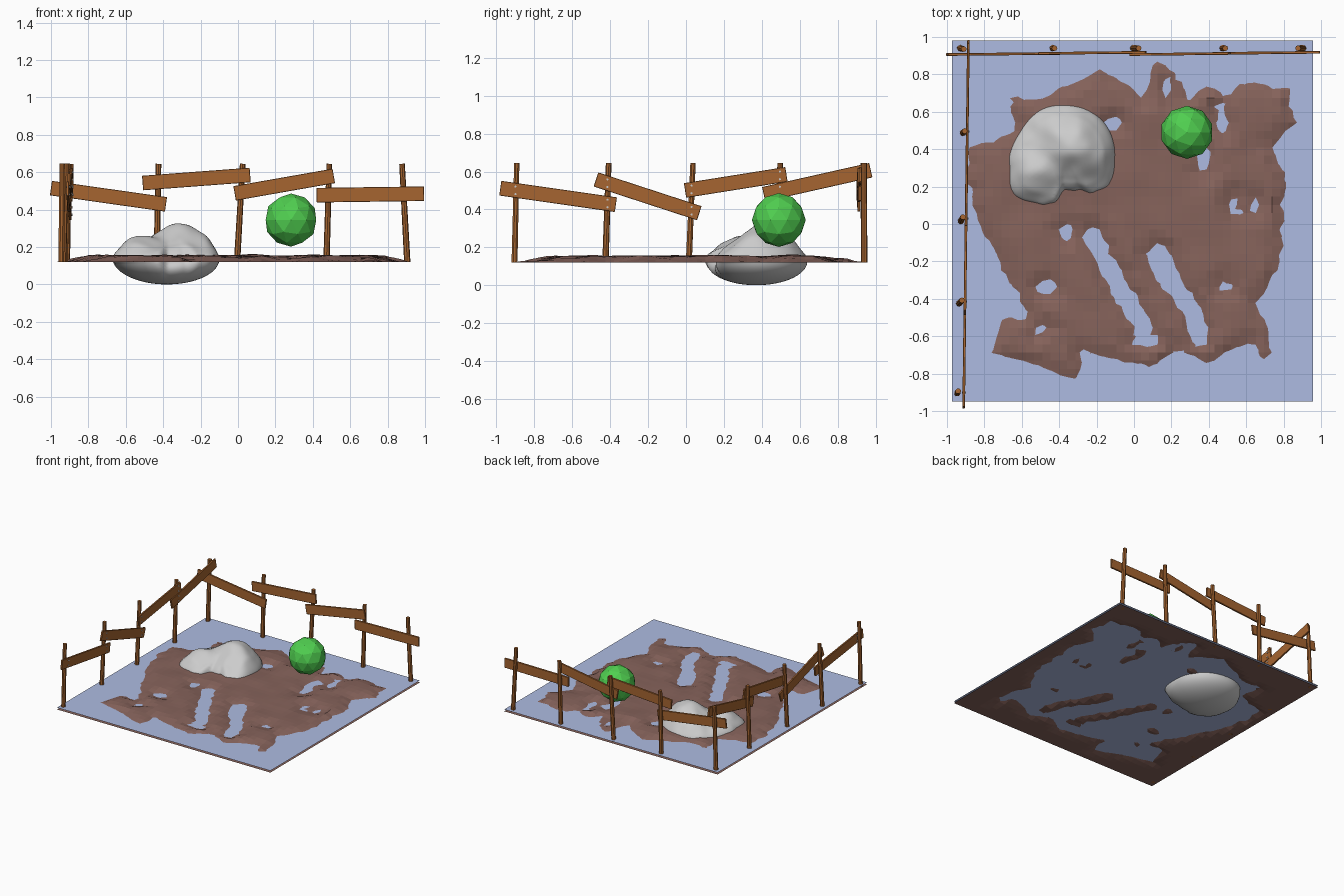
import bpy, bmesh, math
from mathutils import Vector, Matrix, noise

if "Cube" in bpy.data.objects:
    bpy.data.objects.remove(bpy.data.objects["Cube"])


def material(name, rgb):
    m = bpy.data.materials.new(name)
    m.diffuse_color = (*rgb, 1)
    m.use_nodes = True
    m.node_tree.nodes["Principled BSDF"].inputs["Base Color"].default_value = m.diffuse_color
    return m


SOIL = material("soil", (0.24, 0.125, 0.105))
WATER = material("water", (0.42, 0.50, 0.76))
WOOD = material("wood", (0.38, 0.13, 0.03))
GREEN = material("leaf_green", (0.08, 0.62, 0.08))


def finish(bm, name, mat=None, smooth=False):
    me = bpy.data.meshes.new(name)
    bmesh.ops.recalc_face_normals(bm, faces=bm.faces)
    for f in bm.faces:
        f.smooth = smooth
    bm.to_mesh(me)
    bm.free()
    ob = bpy.data.objects.new(name, me)
    bpy.context.collection.objects.link(ob)
    if mat:
        me.materials.append(mat)
    return ob


def seg_dist(p, a, b):
    d = b - a
    t = max(0, min(1, (p - a).dot(d) / max(d.length_squared, 1e-9)))
    return (p - a - d * t).length


# Shoreline of the mud, and water gaps as (x1, y1, x2, y2, radius)
SHORE = [Vector(p) for p in [
    (-.69, .69), (-.5, .66), (-.2, .82), (-.06, .77), (.06, .66), (.11, .89), (.2, .82),
    (.3, .68), (.4, .75), (.5, .66), (.57, .77), (.83, .72), (.86, .55), (.73, .42),
    (.81, .26), (.78, -.22), (.65, -.43), (.72, -.55), (.73, -.8), (.64, -.62), (.4, -.75),
    (.22, -.65), (.12, -.76), (-.07, -.74), (-.29, -.67), (-.29, -.84), (-.56, -.75),
    (-.77, -.68), (-.7, -.51), (-.55, -.51), (-.8, -.05), (-.89, .23), (-.88, .4), (-.62, .5)]]
GAPS = [(-.36, -.03, -.36, -.06, .03), (-.23, -.06, -.1, -.3, .045), (-.1, -.3, .05, -.55, .05),
        (.13, -.17, .19, -.3, .06), (.19, -.3, .31, -.46, .05), (.31, -.46, .35, -.6, .05),
        (.34, .52, .38, .3, .035), (.46, .62, .47, .5, .025), (.17, .74, .19, .66, .025),
        (-.5, -.35, -.45, -.34, .035), (-.48, -.55, -.52, -.57, .02), (-.13, .53, -.09, .54, .03),
        (.54, .13, .54, .06, .025), (.65, .12, .63, .08, .025), (.48, -.34, .5, -.33, .03),
        (.02, -.63, .1, -.62, .03)]


def shore_distance(p):
    n, inside, best = len(SHORE), False, 9
    for i in range(n):
        a, b = SHORE[i], SHORE[(i + 1) % n]
        best = min(best, seg_dist(p, a, b))
        if (a.y > p.y) != (b.y > p.y) and p.x < (b.x - a.x) * (p.y - a.y) / (b.y - a.y) + a.x:
            inside = not inside
    d = best if inside else -best
    for x1, y1, x2, y2, r in GAPS:
        d = min(d, seg_dist(p, Vector((x1, y1)), Vector((x2, y2))) - r)
    return d


CX, CY, HALF, WATER_Z = -.007, .015, .965, .135

# Uneven mud sheet that pokes through the water
bm = bmesh.new()
bmesh.ops.create_grid(bm, x_segments=44, y_segments=44, size=HALF)
for v in bm.verts:
    v.co += Vector((CX, CY, 0))
    d = shore_distance(v.co.xy) + .03 * noise.noise(v.co * 14)
    h = max(-.015, min(.019, d * .28))
    if h > 0:
        h += .5 * h * noise.noise(v.co * 6 + Vector((3, 1, 7)))
    v.co.z = WATER_Z + h
finish(bm, "mud_ground", SOIL)

# Water sheet
bm = bmesh.new()
bmesh.ops.create_grid(bm, x_segments=1, y_segments=1, size=HALF,
                      matrix=Matrix.Translation((CX, CY, WATER_Z)))
finish(bm, "water_surface", WATER)

# Boulder: sphere shaped by a plan outline (degrees, radius) and rounded bumps
PLAN = [(0, .28), (45, .28), (90, .27), (117, .27), (150, .26), (190, .295), (218, .34),
        (246, .295), (259, .265), (272, .19), (295, .21), (309, .27), (327, .30), (360, .28)]


def plan_radius(deg):
    for (a, r), (b, s) in zip(PLAN, PLAN[1:]):
        if a <= deg <= b:
            t = (deg - a) / (b - a)
            return r + (s - r) * t * t * (3 - 2 * t)


def bump(x, y, cx, cy, s):
    return math.exp(-((x - cx) ** 2 + (y - cy) ** 2) / (s * s))


bm = bmesh.new()
bmesh.ops.create_icosphere(bm, subdivisions=5, radius=1)
for v in bm.verts:
    u = v.co.copy()
    R = plan_radius(math.degrees(math.atan2(u.y, u.x)) % 360)
    k = max(0, -u.z) ** .6
    R += (.27 - R) * k
    x, y = -.38 + u.x * R, .37 + u.y * R
    if u.z < 0:
        z = .125 + .125 * u.z
    else:
        w = min(1, u.z * 1.6)
        z = .125 + .075 * u.z ** .7 + w * (.125 * bump(x, y, -.3, .42, .15)
            + .06 * bump(x, y, -.55, .27, .12) + .03 * bump(x, y, -.17, .33, .08)
            + .03 * bump(x, y, -.42, .5, .1))
        z += .012 * w * noise.noise(Vector((x, y, 0)) * 12)
    v.co = (x, y, z)
finish(bm, "boulder", smooth=True)

# Faceted green ball
bm = bmesh.new()
bmesh.ops.create_icosphere(bm, subdivisions=2, radius=.142,
                           matrix=Matrix.Translation((.283, .49, .344)))
finish(bm, "green_ball", GREEN)


def rod(name, a, b, r1, r2, mat, sides=8):
    a, b = Vector(a), Vector(b)
    rot = (b - a).to_track_quat('Z', 'Y').to_matrix().to_4x4()
    bm = bmesh.new()
    bmesh.ops.create_cone(bm, cap_ends=True, segments=sides, radius1=r1, radius2=r2,
                          depth=(b - a).length, matrix=Matrix.Translation((a + b) / 2) @ rot)
    return finish(bm, name, mat)


def plank(name, a, b, thick=.014, height=.078):
    a, b = Vector(a), Vector(b)
    x = (b - a).normalized()
    y = Vector((0, 0, 1)).cross(x).normalized()
    rot = Matrix((x, y, x.cross(y))).transposed().to_4x4()
    bm = bmesh.new()
    bmesh.ops.create_cube(bm, size=1, matrix=Matrix.Translation((a + b) / 2) @ rot
                          @ Matrix.Diagonal(((b - a).length, thick, height, 1)))
    bmesh.ops.bevel(bm, geom=bm.edges[:], offset=.002, segments=1, affect='EDGES')
    return finish(bm, name, WOOD)


# Leaning posts: (bottom x, y), (top x, y)
BACK_POSTS = [((-.93, .94), (-.91, .935)), ((-.435, .94), (-.425, .94)), ((-.005, .94), (.025, .94)),
              ((.473, .94), (.488, .94)), ((.905, .94), (.877, .94))]
LEFT_POSTS = [((-.945, -.905), (-.94, -.893)), ((-.935, -.425), (-.92, -.408)),
              ((-.925, .015), (-.915, .037)), ((-.915, .487), (-.905, .497))]
for side, posts in (("back", BACK_POSTS), ("left", LEFT_POSTS)):
    for i, (lo, hi) in enumerate(posts):
        rod(f"{side}_fence_post_{i+1}", (*lo, .12), (*hi, .645), .017, .015, WOOD)

# Crooked rails: start, height, end, height along each fence
BACK = [(-1.0, .515, -.385, .428), (-.51, .542, .065, .585), (-.018, .487, .512, .58), (.42, .477, .995, .485)]
LEFT = [(-.98, .512, -.37, .425), (-.475, .558, .07, .38), (-.005, .5, .53, .585), (.41, .48, .975, .607)]
for i, (a, za, b, zb) in enumerate(BACK):
    plank(f"back_fence_rail_{i+1}", (a, .906 + .006 * (i % 2), za), (b, .912 + .006 * (i % 2), zb))
for i, (a, za, b, zb) in enumerate(LEFT):
    xa, xb = -.898 + .013 * a, -.898 + .013 * b
    plank(f"left_fence_rail_{i+1}", (xa, a, za), (xb, b, zb))

# Nails through the left rails where they cross the posts
for i, (y, x) in enumerate([(-.9, -.91), (-.415, -.904), (.03, -.898), (.495, -.892)]):
    for j, (a, za, b, zb) in enumerate(LEFT):
        if a < y < b:
            z = za + (zb - za) * (y - a) / (b - a)
            for k in (-.02, .02):
                rod(f"nail_{i+1}_{j+1}_{'lower' if k < 0 else 'upper'}",
                    (x - .01, y, z + k), (x + .012, y, z + k), .006, .006, None, 6)
